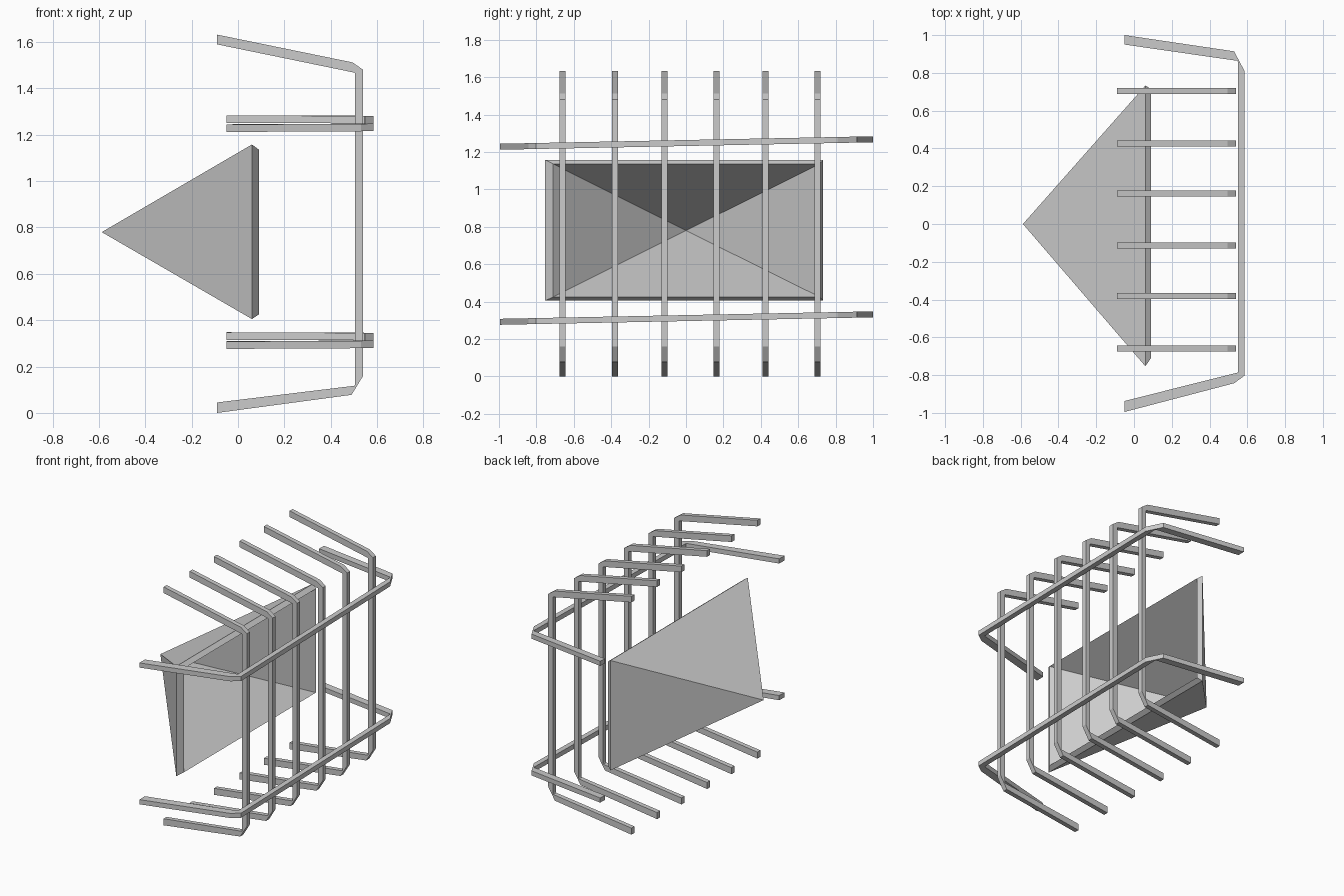
import bpy
import bmesh

if "Cube" in bpy.data.objects:
    bpy.data.objects.remove(bpy.data.objects["Cube"])


def finish(bm, name):
    bmesh.ops.recalc_face_normals(bm, faces=bm.faces)
    mesh = bpy.data.meshes.new(name)
    bm.to_mesh(mesh)
    bm.free()
    obj = bpy.data.objects.new(name, mesh)
    bpy.context.collection.objects.link(obj)
    return obj


def bent_bar(name, outer, inner, place, half):
    """Square bar between matching outer and inner bend lines, given a half thickness."""
    bm = bmesh.new()
    rings = []
    for o, i in zip(outer, inner):
        rings.append([bm.verts.new(place(p[0], p[1], s))
                      for p, s in ((o, -half), (o, half), (i, half), (i, -half))])
    for a, b in zip(rings, rings[1:]):
        for k in range(4):
            n = (k + 1) % 4
            bm.faces.new((a[k], a[n], b[n], b[k]))
    bm.faces.new(rings[0])
    bm.faces.new(rings[-1])
    bmesh.ops.remove_doubles(bm, verts=bm.verts, dist=0.0001)
    return finish(bm, name)


# Upright cage bars: bend lines in x, z
up_out = [(-0.09, 1.632), (0.495, 1.512), (0.54, 1.48), (0.54, 0.16), (0.49, 0.078), (-0.09, 0.0)]
up_in = [(-0.09, 1.59), (0.503, 1.468), (0.505, 1.465), (0.505, 0.122), (0.502, 0.117), (-0.09, 0.045)]
for n, y in enumerate((-0.66, -0.38, -0.115, 0.162, 0.425, 0.703)):
    bent_bar(f"upright_bar_{n + 1}", up_out, up_in,
             lambda u, v, s, y=y: (u, y + s, v), 0.016)

# Horizontal cage bars: bend lines in x, y, rising slightly towards the back
rail_out = [(-0.05, 1.0), (0.53, 0.914), (0.585, 0.81), (0.585, -0.803), (0.53, -0.843), (-0.05, -0.995)]
rail_in = [(-0.05, 0.95), (0.546, 0.864), (0.55, 0.86), (0.55, -0.785), (0.546, -0.787), (-0.05, -0.937)]
for name, z in (("lower_rail", 0.312), ("upper_rail", 1.248)):
    bent_bar(name, rail_out, rail_in,
             lambda u, v, s, z=z: (u, v, z + 0.02 * v + s), 0.016)

# Lamp shade: thick-walled hollow pyramid, open towards the cage
bm = bmesh.new()
shells = []
for x, y0, y1, z0, z1, tip in ((0.06, -0.753, 0.733, 0.405, 1.158, -0.588),
                               (0.09, -0.71, 0.715, 0.425, 1.136, -0.54)):
    ring = [bm.verts.new((x, y, z)) for y, z in ((y0, z0), (y1, z0), (y1, z1), (y0, z1))]
    apex = bm.verts.new((tip, 0, 0.78))
    for k in range(4):
        bm.faces.new((ring[k], ring[(k + 1) % 4], apex))
    shells.append(ring)
for k in range(4):
    n = (k + 1) % 4
    bm.faces.new((shells[0][k], shells[0][n], shells[1][n], shells[1][k]))
finish(bm, "pyramid_shade")
